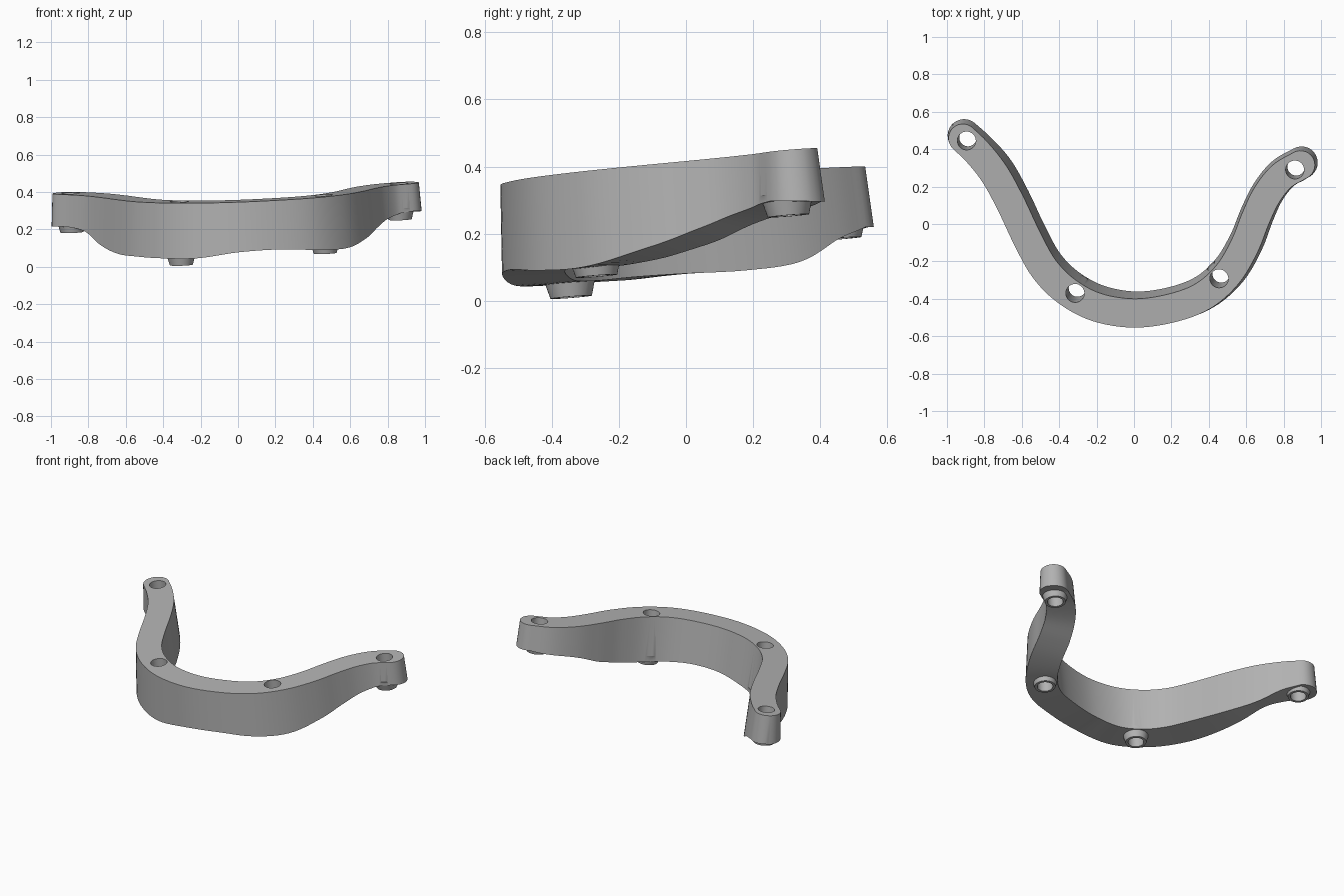
import bpy, bmesh, math
from mathutils import Vector

if "Cube" in bpy.data.objects:
    bpy.data.objects.remove(bpy.data.objects["Cube"])

AXIS = Vector((0.0365, 0.081, -1))      # extrusion direction, square to the tilted top
DRAFT, HALF = 0.062, 0.077              # wall draft and half width of the bar

grey = bpy.data.materials.new("plain grey")
grey.diffuse_color = (0.45, 0.45, 0.45, 1)
grey.use_nodes = True
grey.node_tree.nodes["Principled BSDF"].inputs["Base Color"].default_value = grey.diffuse_color


def top_z(p):
    return 0.39 + 0.0365 * p.x + 0.081 * p.y


# centre line stations: x, y, underside height at outer edge, at inner edge
path = [Vector(v) for v in (
    (-.915, .458, .215, .22), (-.835, .38, .21, .185), (-.745, .265, .185, .115),
    (-.66, .11, .115, .09), (-.57, -.08, .07, .08), (-.48, -.24, .055, .07),
    (-.36, -.36, .045, .06), (-.2, -.445, .045, .06), (0, -.477, .078, .085),
    (.2, -.45, .093, .10), (.37, -.385, .09, .10), (.5, -.27, .10, .105),
    (.59, -.12, .15, .13), (.65, .03, .205, .175), (.71, .155, .25, .235),
    (.79, .255, .28, .27), (.89, .315, .297, .295))]


def smooth_path(pts, n=6):
    ext = [2 * pts[0] - pts[1]] + pts + [2 * pts[-1] - pts[-2]]
    out = []
    for i in range(1, len(ext) - 2):
        a, b, c, d = ext[i - 1:i + 3]
        for k in range(n):
            t = k / n
            out.append(0.5 * (2 * b + (c - a) * t + (2 * a - 5 * b + 4 * c - d) * t * t
                              + (3 * b - a - 3 * c + d) * t ** 3))
    return out + [pts[-1]]


line = smooth_path(path)


def station(i, angle=0, sign=0):
    """Cross-section at a station; angle sweeps round the end caps."""
    a, b = line[max(i - 1, 0)], line[min(i + 1, len(line) - 1)]
    t = Vector((b.x - a.x, b.y - a.y, 0)).normalized()
    side = Vector((t.y, -t.x, 0))       # outer side of the bend
    res = []
    for s, zb in ((1, line[i][2]), (-1, line[i][3])):
        n = side * s * math.cos(angle) + t * sign * math.sin(angle)
        p = Vector((line[i].x, line[i].y, 0)) + n * HALF
        p.z = top_z(p)
        d = p.z - zb
        res.append((p, p + AXIS * d + n * DRAFT * d))
    return res


# curved bar: loft through rounded start cap, path and rounded end cap
last = len(line) - 1
caps = [math.radians(a) for a in (86, 75, 62, 49, 36, 24, 12)]
rows = [station(0, a, -1) for a in caps]
rows += [station(i) for i in range(last + 1)]
rows += [station(last, a, 1) for a in reversed(caps)]

bm = bmesh.new()
rings = []
for (to, bo), (ti, bi) in rows:
    rings.append([bm.verts.new(p) for p in (to, ti, bi, bo)])
for r, q in zip(rings, rings[1:]):
    for k in range(4):
        bm.faces.new((r[k], r[(k + 1) % 4], q[(k + 1) % 4], q[k]))
bm.faces.new(rings[0])
bm.faces.new(rings[-1])
bmesh.ops.recalc_face_normals(bm, faces=bm.faces)
mesh = bpy.data.meshes.new("curved_bar")
bm.to_mesh(mesh)
bm.free()
mesh.materials.append(grey)
bar = bpy.data.objects.new("curved_bar", mesh)
bpy.context.collection.objects.link(bar)


def cone(name, start, end, r1, r2):
    d = end - start
    bpy.ops.mesh.primitive_cone_add(vertices=40, radius1=r1, radius2=r2, depth=d.length,
                                    location=(start + end) / 2)
    ob = bpy.context.object
    ob.name = name
    ob.rotation_euler = d.to_track_quat('Z', 'Y').to_euler()
    ob.data.materials.append(grey)
    return ob


def boolean(tool, operation):
    m = bar.modifiers.new(operation.lower(), 'BOOLEAN')
    m.operation, m.object, m.solver = operation, tool, 'EXACT'
    bpy.context.view_layer.objects.active = bar
    bpy.ops.object.modifier_apply(modifier=m.name)
    bpy.data.objects.remove(tool)


# tapered bosses under the bar and the holes through them: x, y, boss foot height
for x, y, foot in ((-.895, .445, .185), (-.315, -.37, .01), (.455, -.292, .073), (.86, .29, .253)):
    top = Vector((x, y, 0))
    top.z = top_z(top)
    low = top + AXIS * (top.z - foot)
    boolean(cone("boss", low - AXIS * .065, low, .08, .062), 'UNION')
    boolean(cone("hole", top - AXIS * .05, low + AXIS * .05, .05, .046), 'DIFFERENCE')

# smooth walls with crisp rims
bpy.ops.object.select_all(action='DESELECT')
bar.select_set(True)
bpy.context.view_layer.objects.active = bar
bpy.ops.object.shade_smooth_by_angle(angle=math.radians(35))
